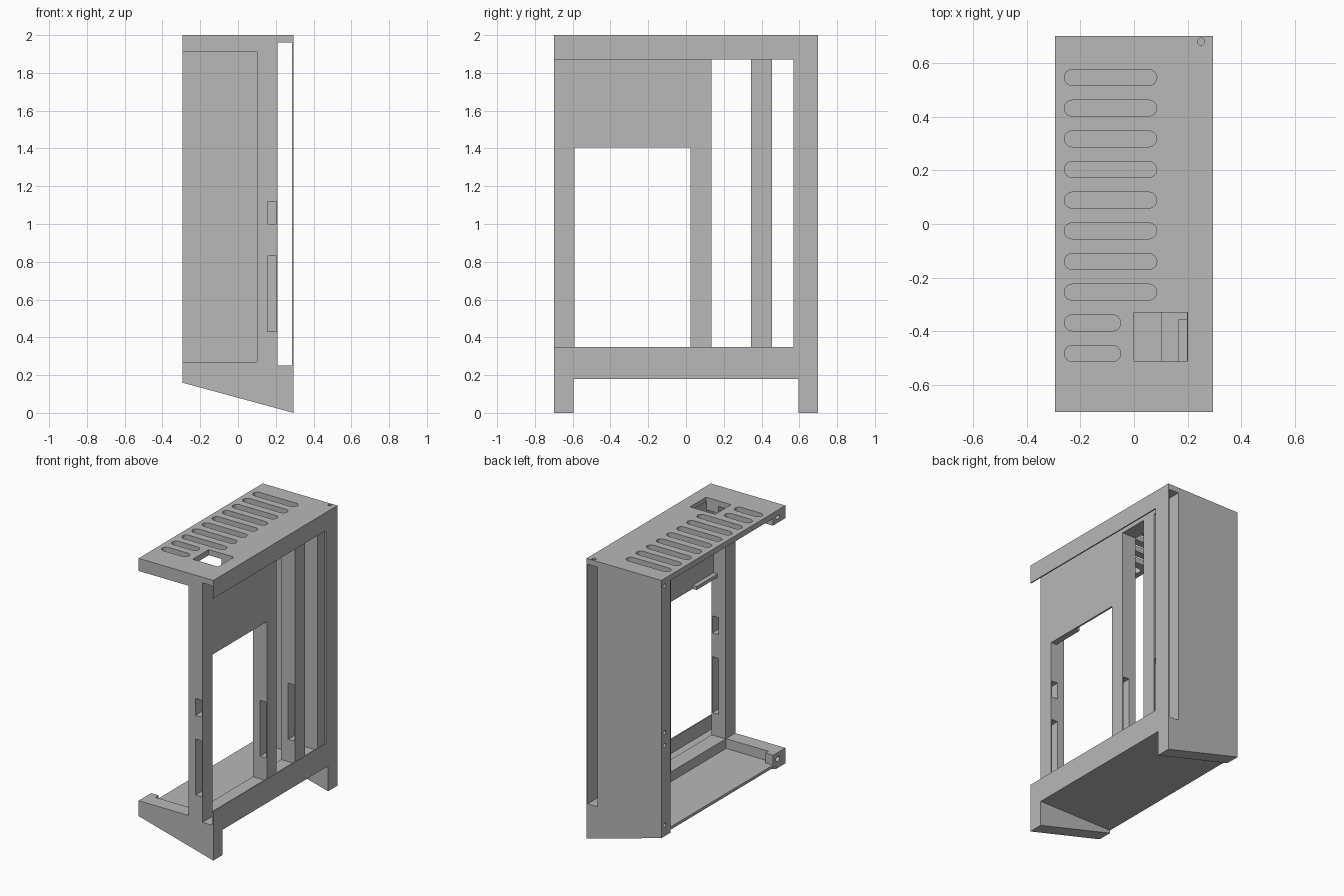
import bpy, bmesh, math
from mathutils import Matrix

default = bpy.data.objects.get("Cube")
if default:
    bpy.data.objects.remove(default)

grey = bpy.data.materials.new("plain_grey")
grey.use_nodes = True
COLOUR = (0.48, 0.48, 0.48, 1)
grey.diffuse_color = COLOUR
grey.node_tree.nodes["Principled BSDF"].inputs["Base Color"].default_value = COLOUR

W, D, H = 0.295, 0.70, 2.0           # half width, half depth, height
IN, OUT, LIP = 0.10, 0.21, 0.286     # inner post face, outer post face, lip face
T = 0.105                            # frame bar thickness
DECK, FLOOR = 1.96, 0.18             # underside of the top and of the floor


def make(name, bm):
    bmesh.ops.recalc_face_normals(bm, faces=bm.faces[:])
    mesh = bpy.data.meshes.new(name)
    bm.to_mesh(mesh)
    bm.free()
    mesh.materials.append(grey)
    obj = bpy.data.objects.new(name, mesh)
    bpy.context.collection.objects.link(obj)
    return obj


def box(name, x, y, z):
    bm = bmesh.new()
    bmesh.ops.create_cube(bm, size=1)
    for v in bm.verts:
        for i, (lo, hi) in enumerate((x, y, z)):
            v.co[i] = lo if v.co[i] < 0 else hi
    return make(name, bm)


def prism(name, points, shift):
    bm = bmesh.new()
    face = bm.faces.new([bm.verts.new(p) for p in points])
    new = bmesh.ops.extrude_face_region(bm, geom=[face])["geom"]
    verts = [g for g in new if isinstance(g, bmesh.types.BMVert)]
    bmesh.ops.translate(bm, verts=verts, vec=shift)
    return make(name, bm)


def capsule(x0, x1, y, r):
    pts = []
    for cx, start in ((x1 - r, -90), (x0 + r, 90)):
        for i in range(9):
            a = math.radians(start + i * 22.5)
            pts.append((cx + r * math.cos(a), y + r * math.sin(a), DECK - 0.1))
    return prism("slot_cutter", pts, (0, 0, 0.3))


def rod(x, y, z, r, depth, axis):
    bm = bmesh.new()
    turn = Matrix.Rotation(math.pi / 2, 4, "Y") if axis == "X" else Matrix()
    bmesh.ops.create_cone(bm, cap_ends=True, segments=16, radius1=r, radius2=r,
                          depth=depth, matrix=Matrix.Translation((x, y, z)) @ turn)
    return make("hole_cutter", bm)


def cut(obj, cutters):
    for c in cutters:
        mod = obj.modifiers.new("cut", "BOOLEAN")
        mod.operation, mod.solver, mod.object = "DIFFERENCE", "EXACT", c
    bpy.context.view_layer.update()
    graph = bpy.context.evaluated_depsgraph_get()
    mesh = bpy.data.meshes.new_from_object(obj.evaluated_get(graph))
    obj.modifiers.clear()
    obj.data = mesh
    for c in cutters:
        bpy.data.objects.remove(c)


# Top deck with vent slots, a square opening and a screw hole
deck = box("top_deck", (-W, W), (-D, D), (DECK, H))
vents = [capsule(-0.26, 0.085 if i < 8 else -0.05, 0.546 - i * 0.1143, 0.03)
         for i in range(10)]
cut(deck, vents + [box("opening_cutter", (0, 0.199), (-0.51, -0.33), (1.8, 2.1)),
                   rod(0.25, 0.68, H, 0.013, 0.06, "Z")])

# Floor, sill under the panel slot, and inner rails
box("floor", (-W, W), (-D, D), (FLOOR, 0.20))
box("slot_sill", (OUT, W), (-D, D), (FLOOR, 0.25))
box("bottom_rail", (IN, OUT), (-D, D), (FLOOR, 0.27))
box("top_rail_front", (IN, OUT), (-D, -0.51), (1.91, H - 0.01))
box("top_rail_back", (IN, OUT), (-0.33, D), (1.91, H - 0.01))

# Wedge feet
for name, y in (("front_foot", -D), ("back_foot", D - T)):
    prism(name, [(-W, y, 0.16), (W, y, 0), (W, y, FLOOR), (-W, y, FLOOR)], (0, T, 0))

# Back wall with screw holes along its open edge
wall = box("back_wall", (-W, OUT), (D - T, D), (FLOOR, H))
cut(wall, [rod(-W, 0.665, z, 0.014, 0.12, "X") for z in (0.24, 0.81, 0.90, 1.95)])

# Front cross beams with screw bosses at their free ends
for name, z0, z1 in (("front_bottom_beam", FLOOR, 0.27), ("front_top_beam", 1.91, H)):
    box(name, (-W + 0.06, IN), (-D, -D + T), (z0, z1))
    boss = box(name + "_end", (-W, -W + 0.06), (-D, -0.56), (z0, z1))
    cut(boss, [rod(-W, -0.615, (z0 + z1) / 2, 0.02, 0.09, "X")])

# Outer lip that holds the sliding panel
box("lip_bottom", (LIP, W), (-D, D), (FLOOR, 0.35))
box("lip_top", (LIP, W), (-D, D), (1.87, H))
box("lip_back", (LIP, W), (0.57, D), (FLOOR, H))

# Side posts with cable notches
LOW, HIGH = (0.43, 0.83), (1.0, 1.12)
for name, y, notches in (("front_post", -D, (LOW, HIGH)),
                         ("middle_post", 0.025, (LOW,)),
                         ("rear_post", 0.345, (LOW,))):
    post = box(name, (IN, OUT), (y, y + 0.11), (0.2, 1.97))
    cut(post, [box("notch_cutter", (0.155, 0.204), (y - 0.1, y + 0.2), z) for z in notches])

# Upper side panel and its small ledge
box("side_panel", (0.197, OUT), (-D + T, 0.03), (1.405, 1.97))
box("panel_ledge", (0.165, 0.2), (-D + T, -0.355), (1.405, 1.43))
